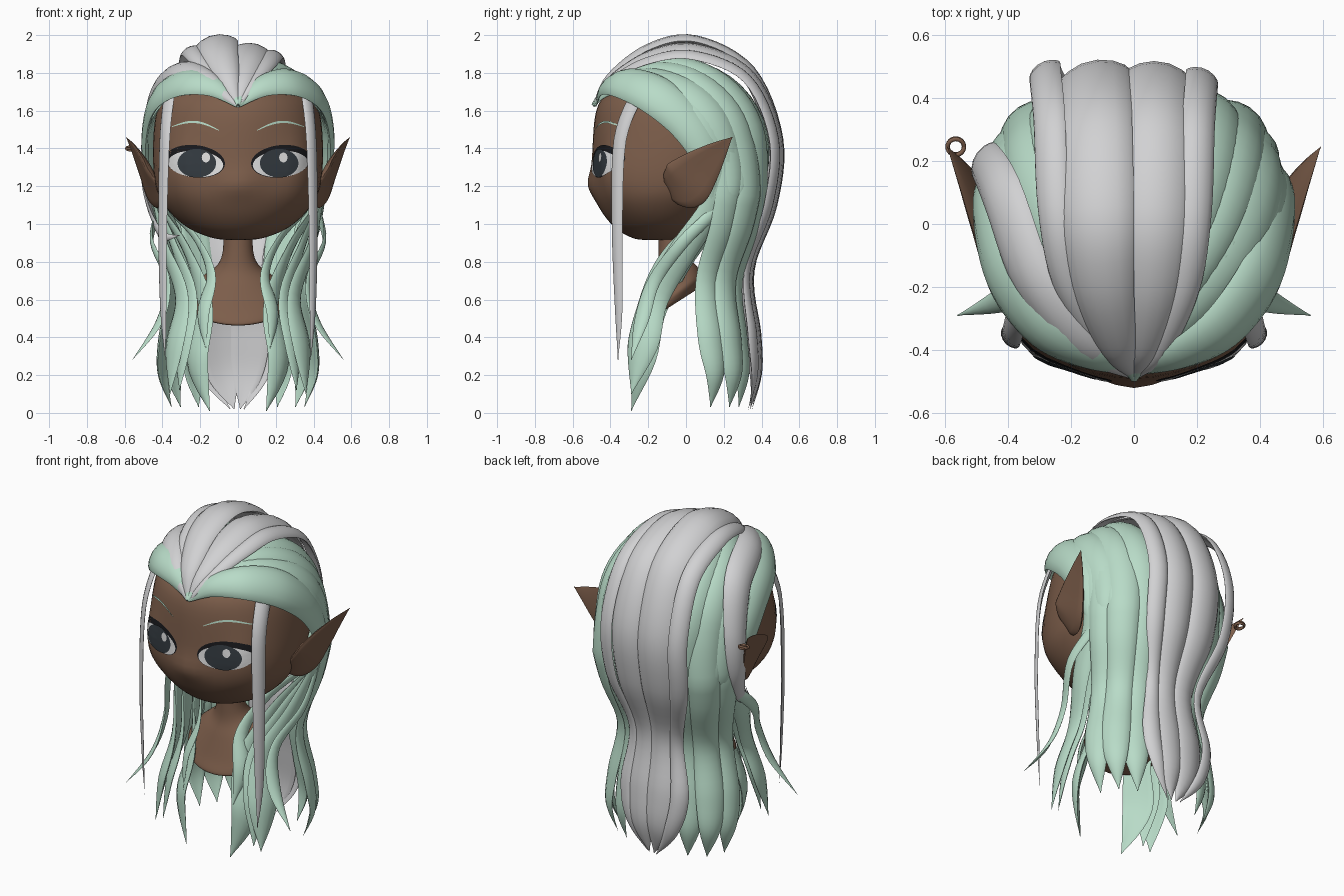
import bpy, bmesh, math
from mathutils import Vector
from mathutils.bvhtree import BVHTree

if "Cube" in bpy.data.objects:
    bpy.data.objects.remove(bpy.data.objects["Cube"])


def material(name, *rgb):
    m = bpy.data.materials.new(name)
    m.use_nodes = True
    m.diffuse_color = (*rgb, 1)
    node = next(n for n in m.node_tree.nodes if n.type == 'BSDF_PRINCIPLED')
    node.inputs["Base Color"].default_value = (*rgb, 1)
    node.inputs["Roughness"].default_value = .7
    return m


SKIN = material("brown skin", .205, .112, .07)
MINT = material("mint hair", .48, .71, .575)
SILVER = material("silver hair", .64, .64, .65)
WHITE = material("eye white", .75, .75, .75)
IRIS = material("dark iris", .034, .043, .052)
BLACK = material("black lash", .01, .01, .012)
SIDES = ((1, "left_"), (-1, "right_"))
SKULL, RADIUS = Vector((0, -.05, 1.38)), .5


def smooth(ob):
    bpy.ops.object.select_all(action='DESELECT')
    ob.select_set(True)
    bpy.context.view_layer.objects.active = ob
    bpy.ops.object.shade_smooth_by_angle(angle=math.radians(60))


def finish(name, bm, mat):
    bmesh.ops.recalc_face_normals(bm, faces=bm.faces)
    mesh = bpy.data.meshes.new(name)
    bm.to_mesh(mesh)
    bm.free()
    ob = bpy.data.objects.new(name, mesh)
    bpy.context.collection.objects.link(ob)
    mesh.materials.append(mat)
    smooth(ob)
    return ob


def spline(points, steps):
    """Catmull-Rom through tuples of any length."""
    p = [points[0], *points, points[-1]]
    out = []
    for i in range(1, len(p) - 2):
        for k in range(steps):
            t = k / steps
            out.append([b + .5 * t * (c - a + t * (2*a - 5*b + 4*c - d + t * (3*b - a - 3*c + d)))
                        for a, b, c, d in zip(p[i-1], p[i], p[i+1], p[i+2])])
    return out + [list(points[-1])]


def bridge(bm, rings, start=True, end=True):
    """Join closed rings of points with quads and cap the chosen ends."""
    rows = [[bm.verts.new(v) for v in ring] for ring in rings]
    for lower, upper in zip(rows, rows[1:]):
        for i in range(len(lower)):
            bm.faces.new((lower[i-1], lower[i], upper[i], upper[i-1]))
    if start:
        bm.faces.new(rows[0])
    if end:
        bm.faces.new(rows[-1])


def loft(name, rows, mat, bump=None, sides=48):
    """Rows hold height, front y, back y, half width and slope."""
    rings = []
    for z, front, back, width, slope in spline(rows, 5):
        middle, depth, ring = (front + back) / 2, (back - front) / 2, []
        for i in range(sides):
            a = math.tau * i / sides
            dy = depth * math.sin(a)
            v = Vector((width * math.cos(a), middle + dy, z + slope * dy))
            ring.append(bump(v) if bump else v)
        rings.append(ring)
    bm = bmesh.new()
    bridge(bm, rings)
    return finish(name, bm, mat)


def strand(name, mat, points, thick=.22, curl=-.25, hug=None, normal=None):
    """Tapered lock along (x, y, z, half width), optionally hugging the skull."""
    path = spline(points, 6)
    centres = []
    for x, y, z, _ in path:
        v = Vector((x, y, z))
        if hug is not None:
            on_skull = SKULL + (v - SKULL).normalized() * RADIUS * (1 + hug)
            v = v.lerp(on_skull, min(max((z - 1.15) / .3, 0), 1))
        centres.append(v)
    rings = []
    for i, v in enumerate(centres):
        along = (centres[min(i + 1, len(centres) - 1)] - centres[max(i - 1, 0)]).normalized()
        out = Vector(normal) if normal else v - Vector((0, SKULL.y, min(v.z, SKULL.z)))
        out = (out - along * out.dot(along)).normalized()
        across = along.cross(out)
        w = max(path[i][3], .002)
        ring = []
        for k in range(14):
            a = math.tau * k / 14
            u = math.cos(a)
            ring.append(v + w * (across * u + out * (thick * math.sin(a) + curl * u * u)))
        rings.append(ring)
    bm = bmesh.new()
    bridge(bm, rings)
    finish(name, bm, mat)


def flip(points, s):
    return [(s * p[0], *p[1:]) for p in points]


# Head with a soft nose ridge and fuller eye corners
def shape_face(v):
    if v.y < -.15:
        v.y -= .025 * math.exp(-(v.x / .1)**2 - ((v.z - 1.21) / .07)**2)
        v.y -= .045 * math.exp(-((abs(v.x) - .34) / .1)**2 - ((v.z - 1.3) / .2)**2)
    return v


head = loft("head", [
    (.915, -.2, -.1, .02, 0), (.925, -.28, 0, .13, 0), (.98, -.375, .1, .265, 0),
    (1.08, -.455, .2, .375, 0), (1.2, -.495, .3, .435, 0), (1.4, -.495, .4, .45, 0),
    (1.6, -.475, .38, .43, 0), (1.7, -.41, .32, .37, 0), (1.8, -.28, .2, .24, 0),
    (1.85, -.1, 0, .05, 0)], SKIN, bump=shape_face)

# Neck and slanted bust
loft("neck_and_bust", [
    (1, -.15, -.01, .08, 0), (.86, -.145, 0, .08, .1), (.78, -.15, .03, .11, .3),
    (.72, -.18, .06, .18, .45), (.64, -.22, .085, .26, .6), (.585, -.25, .09, .26, .64),
    (.565, -.24, .08, .24, .64)], SKIN)

# Pointed ears, and the rings at one tip
EAR = [(.4, -.1, 1.17, .03), (.425, -.06, 1.185, .105), (.455, .0, 1.22, .14),
       (.495, .08, 1.3, .11), (.545, .17, 1.39, .055), (.592, .245, 1.46, 0)]
for s, label in SIDES:
    strand(label + "ear", SKIN, flip(EAR, s), thick=.2, curl=.15, normal=(s, -.35, -.45))
for name, tilt in (("flat_ear_ring", 0), ("hanging_ear_ring", .4)):
    bpy.ops.mesh.primitive_torus_add(
        major_radius=.026, minor_radius=.007, major_segments=24, minor_segments=8,
        location=(-.565, .245, 1.4), rotation=(tilt, 0, 0))
    ring = bpy.context.object
    ring.name = name
    ring.data.materials.append(SKIN)
    smooth(ring)

# Eyes and brows: thin plates projected onto the face
face = BVHTree.FromPolygons([v.co for v in head.data.vertices],
                            [p.vertices for p in head.data.polygons])


def on_face(x, z, lift):
    hit = face.ray_cast(Vector((x, -2, z)), Vector((0, 1, 0)))[0]
    return hit - Vector((0, lift, 0))


def plate(name, mat, x, z, width, height, lift, tilt=0):
    rings = []
    for r in range(1, 8):
        ring = []
        for i in range(40):
            a = math.tau * i / 40
            dx, dz = width * r / 7 * math.cos(a), height * r / 7 * math.sin(a)
            ring.append(on_face(x + dx, z + dz + tilt * dx, lift))
        rings.append(ring)
    bm = bmesh.new()
    bridge(bm, rings, end=False)
    finish(name, bm, mat)


for s, label in SIDES:
    plate(label + "lash", BLACK, s * .227, 1.332, .158, .086, .003, s * .08)
    plate(label + "eye_white", WHITE, s * .224, 1.318, .146, .07, .006, s * .05)
    plate(label + "iris", IRIS, s * .218, 1.322, .102, .076, .009)
    plate(label + "eye_glint", WHITE, s * .205 + .035, 1.352, .022, .026, .012)
    bm = bmesh.new()
    last = None
    for i in range(17):
        t = i / 16
        arch = math.sin(math.pi * t)
        x, z, w = s * (.1 + .25 * t), 1.495 + .02 * t + .035 * arch, .002 + .004 * arch
        pair = [bm.verts.new(on_face(x, z + d, .006)) for d in (-w, w)]
        if last:
            bm.faces.new((last[0], pair[0], pair[1], last[1]))
        last = pair
    finish(label + "brow", bm, MINT)

# Scalp cap with a curved hairline, given as degrees from the front and height
LINE = [(0, 1.62), (20, 1.69), (45, 1.71), (68, 1.66), (88, 1.5), (110, 1.3), (140, 1.08), (180, 1)]


def hairline(deg):
    for (a, low), (b, high) in zip(LINE, LINE[1:]):
        if deg <= b:
            return low + (high - low) * (deg - a) / (b - a)


rings = []
for r in range(17):
    ring = []
    for deg in range(0, 360, 5):
        a = math.radians(deg)
        edge = math.asin((hairline(min(deg, 360 - deg)) - SKULL.z) / RADIUS)
        e = 1.56 + (edge - 1.56) * r / 16
        ring.append(SKULL + RADIUS * .985 * Vector((
            math.cos(e) * math.sin(a), -math.cos(e) * math.cos(a), math.sin(e))))
    rings.append(ring)
bm = bmesh.new()
bridge(bm, rings, end=False)
finish("scalp_cap", bm, MINT)

# Mint locks that pass behind the ear and fall forward over the shoulder
FRONT = [(.35, -.4, 1.77, .6), (.76, -.2, 1.77, .9), (.98, .04, 1.61, 1),
         (1, .16, 1.36, .85), (.94, .14, 1.12, .6)]
PEAK = (0, -.49, 1.63, .01)


def front_lock(reach, width, back, waist, tip, drop):
    points = [PEAK] + [(x * reach, y + back, z, w * width) for x, y, z, w in FRONT]
    for lean, y, fall, w in ((.08, -.01, .25, .6), (0, -.17, .5, .65), (.04, -.24, .75, .75)):
        points.append((waist + lean, y, 1.12 + (drop - 1.12) * fall, w * width))
    return points + [(tip, -.29, drop, 0)]


# Mint and silver locks that fall down the back: spread, y, z, width
MINT_BACK = [(.33, -.31, 1.84, .5), (.78, -.02, 1.85, .85), (1, .26, 1.62, 1), (1, .35, 1.3, 1),
             (.93, .31, 1, .9), (.78, .22, .7, .75), (.9, .24, .4, .85), (.92, .26, .2, .6),
             (.8, .23, .03, 0)]
SILVER_BACK = [(.4, -.41, 1.78, .5), (.8, -.2, 1.93, .85), (.95, .05, 1.97, 1), (1, .34, 1.81, 1),
               (1.05, .485, 1.45, 1), (1, .455, 1.1, .95), (.65, .34, .75, .7), (.8, .37, .42, .95),
               (.6, .38, .2, .75), (.15, .34, .02, 0)]


def back_lock(profile, reach, width, shift=0, rise=1):
    points = [PEAK]
    for x, y, z, w in profile:
        height = PEAK[2] + (z - PEAK[2]) * (rise if z > PEAK[2] else 1)
        points.append((x * reach, y + shift, height, w * width))
    return points


# Raised panel over the temple, standing proud of the scalp
PANEL = [(0, -.475, 1.63, .015), (.13, -.435, 1.735, .065), (.29, -.34, 1.765, .1),
         (.42, -.17, 1.7, .115), (.475, .01, 1.55, .11), (.48, .13, 1.35, .09), (.44, .15, 1.1, .02)]
MINT_LOCKS = {
    "temple_panel": (None, PANEL),
    "temple_lock": (0, front_lock(.46, .12, .02, .31, .36, .1)),
    "inner_front_lock": (.015, front_lock(.44, .115, .08, .19, .15, .01)),
    "flick_lock": (.005, front_lock(.45, .055, .05, .38, .56, .28)),
    "side_front_lock": (.01, front_lock(.45, .1, .1, .26, .31, .12)),
    "short_front_lock": (.01, front_lock(.42, .06, .14, .15, .17, .34)),
    "outer_back_lock": (.01, back_lock(MINT_BACK, .44, .09, shift=-.1)),
    "middle_back_lock": (.02, back_lock(MINT_BACK, .38, .1)),
    "inner_back_lock": (.03, back_lock(MINT_BACK, .26, .1, shift=.05)),
}
FACE_LOCK = [(.37, -.26, 1.7, .045), (.395, -.355, 1.45, .042), (.405, -.37, 1, .036),
             (.4, -.36, .55, .025), (.385, -.36, .28, 0)]
for s, label in SIDES:
    for name, (lift, points) in MINT_LOCKS.items():
        strand(label + name, MINT, flip(points, s), hug=lift)
    strand(label + "face_lock", SILVER, flip(FACE_LOCK, s))

# Silver locks arching over the crown, and one hooked beside the ear
strand("main_crown_lock", SILVER, back_lock(SILVER_BACK, -.13, .12))
strand("second_crown_lock", SILVER, back_lock(SILVER_BACK, .08, .11, rise=.88))
strand("left_crown_lock", SILVER, back_lock(SILVER_BACK, .21, .055, shift=-.01, rise=.8))
strand("right_crown_lock", SILVER, back_lock(SILVER_BACK, -.275, .055, shift=.01, rise=.86))
strand("hooked_side_lock", SILVER, [
    PEAK, (-.17, -.4, 1.77, .06), (-.33, -.18, 1.82, .085), (-.43, .09, 1.72, .085),
    (-.485, .2, 1.45, .07), (-.49, .19, 1.2, .055), (-.45, .1, 1.02, .04),
    (-.4, -.04, .935, .025), (-.31, -.14, .94, 0)])
